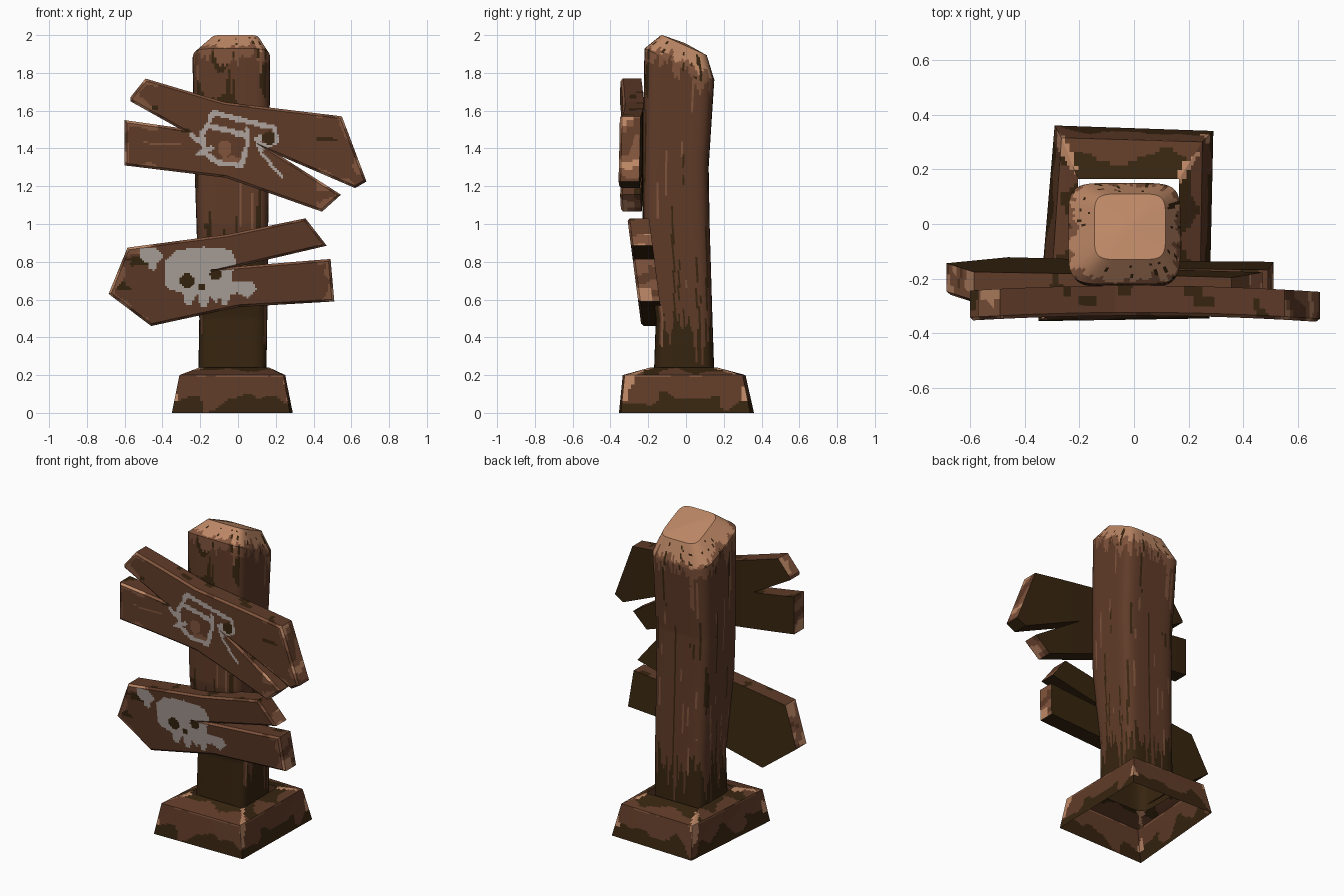
import bpy, bmesh, math
from mathutils import Vector, noise

if "Cube" in bpy.data.objects:
    bpy.data.objects.remove(bpy.data.objects["Cube"])

DARK, MID, TAN, LIGHT, PAINT = range(5)
COLOURS = [("dark_wood", (0.038, 0.018, 0.005)), ("brown_wood", (0.115, 0.044, 0.021)),
           ("worn_wood", (0.215, 0.088, 0.045)), ("cut_wood", (0.50, 0.24, 0.13)),
           ("faded_paint", (0.43, 0.37, 0.34))]
MATS = []
for name, c in COLOURS:
    m = bpy.data.materials.new(name)
    m.diffuse_color = (*c, 1)
    m.use_nodes = True
    m.node_tree.nodes["Principled BSDF"].inputs["Base Color"].default_value = m.diffuse_color
    MATS.append(m)


def rag(x, y, z=0.0):
    return noise.noise(Vector((x, y, z)))


def finish(bm, name, rule, warp=None):
    """Colour faces by rule, bend, and make the object."""
    bm.normal_update()
    for f in bm.faces:
        f.material_index = rule(f.calc_center_median(), f.normal)
    if warp:
        for v in bm.verts:
            v.co = warp(v.co)
    me = bpy.data.meshes.new(name)
    bm.to_mesh(me)
    bm.free()
    for m in MATS:
        me.materials.append(m)
    ob = bpy.data.objects.new(name, me)
    bpy.context.collection.objects.link(ob)
    bpy.context.view_layer.objects.active = ob
    ob.select_set(True)
    bpy.ops.object.shade_smooth_by_angle(angle=math.radians(28))
    ob.select_set(False)


def slice_grid(bm, steps):
    """Cut the mesh along a grid so that painted edges can follow it."""
    for ax, step in enumerate(steps):
        lo = min(v.co[ax] for v in bm.verts)
        hi = max(v.co[ax] for v in bm.verts)
        no = Vector((ax == 0, ax == 1, ax == 2))
        n = int((hi - lo) / step)
        for i in range(1, n):
            bmesh.ops.bisect_plane(bm, geom=bm.verts[:] + bm.edges[:] + bm.faces[:],
                                   plane_co=no * (lo + (hi - lo) * i / n), plane_no=no)


def seg_dist(p, a, b):
    dx, dy = b[0] - a[0], b[1] - a[1]
    t = ((p[0] - a[0]) * dx + (p[1] - a[1]) * dy) / (dx * dx + dy * dy)
    t = max(0, min(1, t))
    return math.hypot(p[0] - a[0] - t * dx, p[1] - a[1] - t * dy)


def near_line(p, pts, w):
    return any(seg_dist(p, a, b) < w for a, b in zip(pts, pts[1:]))


def inside(p, poly):
    hit = False
    for (ax, ay), (bx, by) in zip(poly, poly[1:] + poly[:1]):
        if (ay > p[1]) != (by > p[1]) and p[0] < ax + (p[1] - ay) * (bx - ax) / (by - ay):
            hit = not hit
    return hit


def in_oval(p, x, z, rx, rz):
    return ((p[0] - x) / rx) ** 2 + ((p[1] - z) / rz) ** 2 < 1


# ---- post: rounded square rings with a slanted, chamfered top
KEYS = [(0.20, -.21, .15, -.17, .15), (0.5, -.205, .155, -.16, .14),
        (1.0, -.22, .16, -.23, .125), (1.3, -.23, .165, -.23, .12),
        (1.83, -.24, .17, -.22, .15), (1.943, -.145, .115, -.13, .11),
        (1.955, -.02, -.01, -.01, 0)]


def post_box(z):
    for a, b in zip(KEYS, KEYS[1:]):
        if z <= b[0]:
            t = (z - a[0]) / (b[0] - a[0])
            return [p + (q - p) * t for p, q in zip(a[1:], b[1:])]
    return KEYS[-1][1:]


def slant(co):
    w = max(0, min(1, (co.z - 1.3) / 0.53))
    return Vector((co.x, co.y, co.z - 0.45 * co.y * w))


def post_rule(c, n):
    ang = math.atan2(c.y, c.x + 0.03)
    ca, sa = math.cos(ang), math.sin(ang)
    jag = rag(ca * 9, sa * 9, c.z * 1.5)
    fine = rag(ca * 22, sa * 22, 3)
    # cracks in the rim, then cut end and worn rim
    if 1.79 < c.z < 1.925 and fine > 0.42:
        return DARK
    if c.z > 1.855 + 0.06 * jag:
        return LIGHT
    if c.z > 1.79 + 0.12 * jag:
        return TAN
    # dark stain rising from the ground, higher on the front
    front = n.y < -0.6
    if c.z < (0.85 if front else 0.42) + 0.28 * jag + 0.12 * fine:
        return DARK
    if front and c.z > 1.5 and rag(c.x * 7, 5, c.z * 5) > 0.05:
        return DARK
    # long grain streaks
    grain = rag(ca * 8 + 4, sa * 8, c.z * 1.6)
    if grain > 0.43:
        return DARK
    if rag(ca * 13 + 9, sa * 13, c.z * 2.2) > 0.52:
        return TAN
    return MID


bm = bmesh.new()
COLS = 112
levels = [0.2 + 1.63 * i / 120 for i in range(121)]
levels += [1.83 + 0.113 * i / 12 for i in range(1, 13)] + [1.943 + 0.012 * i / 8 for i in range(1, 9)]
prev = None
for z in levels:
    x0, x1, y0, y1 = post_box(z)
    ring = []
    for i in range(COLS):
        a = math.tau * (i + 0.5) / COLS
        c, s = math.cos(a), math.sin(a)
        k = (abs(c) ** 5.5 + abs(s) ** 5.5) ** (-1 / 5.5)
        ring.append(bm.verts.new(((x0 + x1) / 2 + c * k * (x1 - x0) / 2,
                                  (y0 + y1) / 2 + s * k * (y1 - y0) / 2, z)))
    if prev:
        for i in range(COLS):
            j = (i + 1) % COLS
            bm.faces.new((prev[i], prev[j], ring[j], ring[i]))
    prev = ring
bm.faces.new(prev)
finish(bm, "post", post_rule, slant)

# ---- base: tapered open-bottomed block rising to the post
RINGS = [(0.0, [(-.35, -.355), (.275, -.345), (.29, .34), (-.29, .36)]),
         (0.2, [(-.31, -.335), (.24, -.325), (.25, .30), (-.265, .315)]),
         (0.24, [(-.205, -.19), (.165, -.19), (.165, .165), (-.205, .165)])]


def base_rule(c, n):
    edge = min(seg_dist((c.x, c.y), RINGS[0][1][i], RINGS[2][1][i]) for i in range(4))
    jag = rag(c.x * 9, c.y * 9, c.z * 9)
    if edge < 0.014 + 0.03 * jag and c.z > 0.06:
        return LIGHT
    if n.z > 0.7:
        return DARK if abs(c.x + .02) < 0.23 + 0.1 * jag and abs(c.y) < 0.24 + .1 * jag else MID
    if c.z > 0.188 and jag > -0.15:
        return TAN
    return DARK if c.z < 0.065 + 0.1 * jag else MID


bm = bmesh.new()
loops = [[bm.verts.new((x, y, z)) for x, y in pts] for z, pts in RINGS]
for lo, hi in zip(loops, loops[1:]):
    for i in range(4):
        j = (i + 1) % 4
        bm.faces.new((lo[i], lo[j], hi[j], hi[i]))
slice_grid(bm, (0.016, 0.016, 0.012))
finish(bm, "base", base_rule)


# ---- split sign boards
def board(name, outline, y_front, y_back, picture, warp):
    bm = bmesh.new()
    face = bm.faces.new([bm.verts.new((x, y_front, z)) for x, z in outline])
    ext = bmesh.ops.extrude_face_region(bm, geom=[face], use_keep_orig=True)
    for v in ext["geom"]:
        if isinstance(v, bmesh.types.BMVert):
            v.co.y = y_back
    bmesh.ops.recalc_face_normals(bm, faces=bm.faces[:])
    rim = [e for e in bm.edges if all(abs(v.co.y - y_front) < 1e-4 for v in e.verts)]
    bmesh.ops.bevel(bm, geom=rim, offset=0.012, segments=1, affect='EDGES', clamp_overlap=True)
    bmesh.ops.triangulate(bm, faces=bm.faces[:])
    slice_grid(bm, (0.011, 0.03, 0.011))
    closed = outline + outline[:1]

    def rule(c, n):
        p = (c.x, c.z)
        jag = rag(c.x * 11, c.z * 11, c.y * 11)
        tip = abs(c.x) > 0.42
        if n.y > 0.6:
            return DARK
        if n.y > -0.3:      # sides
            if abs(n.x) > 0.65 and tip:
                return LIGHT if jag > 0.25 else TAN if jag > -0.2 else MID
            return DARK if n.z < -0.4 or jag < -0.3 else MID
        if n.y > -0.95:     # worn bevel
            return LIGHT if jag > 0.2 and tip else TAN if jag > -0.15 else MID
        mark = picture(p)
        if mark is not None:
            return mark
        d = min(seg_dist(p, a, b) for a, b in zip(closed, closed[1:]))
        if tip and d < 0.022 + 0.05 * jag:
            return TAN
        return DARK if rag(c.x * 4, c.z * 30, 7) > 0.5 and tip else MID

    finish(bm, name, rule, warp)


# upper board with an outlined skull
STROKES = [[(-.13, 1.59), (.06, 1.54), (.19, 1.51), (.2, 1.43), (.12, 1.40), (.10, 1.45), (.19, 1.48)],
           [(-.13, 1.59), (-.19, 1.47), (-.18, 1.38), (-.10, 1.32), (.02, 1.31), (.05, 1.42), (.05, 1.5)],
           [(-.15, 1.52), (.05, 1.47)], [(-.25, 1.47), (-.18, 1.42)], [(-.21, 1.37), (-.14, 1.4)]]


def upper_picture(p):
    if in_oval(p, .165, 1.455, .035, .035):
        return DARK
    if any(near_line(p, s, 0.0135 + 0.006 * rag(p[0] * 25, p[1] * 25)) for s in STROKES):
        return PAINT
    if near_line(p, [(.12, 1.38), (.23, 1.25)], 0.008):
        return PAINT
    if in_oval(p, -.07, 1.40, .035, .045) or in_oval(p, -.03, 1.34, .05, .018):
        return TAN
    if near_line(p, [(-.5, 1.43), (-.31, 1.42)], 0.005):
        return TAN
    if near_line(p, [(-.45, 1.53), (-.26, 1.49)], 0.01):
        return DARK


board("upper_board",
      [(-.57, 1.67), (-.49, 1.77), (-.07, 1.645), (.55, 1.57), (.68, 1.225), (.62, 1.19),
       (.225, 1.36), (.545, 1.155), (.445, 1.065), (-.065, 1.245), (-.6, 1.31),
       (-.6, 1.55), (-.32, 1.51), (-.57, 1.65)],
      -0.335, -0.225, upper_picture,
      lambda c: Vector((c.x, c.y - 0.05 * c.x ** 2, c.z)))

# lower board with a filled skull
SKULL = [(-.39, .80), (-.33, .86), (-.18, .88), (-.04, .865), (-.005, .80), (-.03, .745),
         (-.03, .70), (.02, .69), (.07, .70), (.10, .655), (.05, .61), (.0, .635), (-.04, .63),
         (-.055, .57), (-.085, .57), (-.095, .62), (-.12, .58), (-.145, .62), (-.17, .565),
         (-.2, .565), (-.215, .63), (-.25, .57), (-.28, .575), (-.29, .63), (-.38, .66)]


def lower_picture(p):
    if in_oval(p, -.27, .70, .038, .04) or in_oval(p, -.12, .735, .03, .032) \
            or in_oval(p, -.19, .665, .018, .02):
        return DARK
    if inside(p, SKULL) or in_oval(p, -.46, .83, .058, .042) or in_oval(p, -.495, .855, .03, .022) \
            or in_oval(p, -.45, .785, .025, .03):
        return PAINT
    if near_line(p, [(-.06, .765), (.16, .81)], 0.012) or near_line(p, [(-.56, .79), (-.44, .80)], 0.012):
        return DARK


board("lower_board",
      [(-.685, .63), (-.585, .875), (-.055, .945), (.357, 1.03), (.47, .885), (.0, .775),
       (.49, .815), (.51, .59), (0, .56), (-.46, .46)],
      -0.30, -0.185, lower_picture,
      lambda c: Vector((c.x, c.y + 0.13 * (0.95 - c.z), c.z)))
